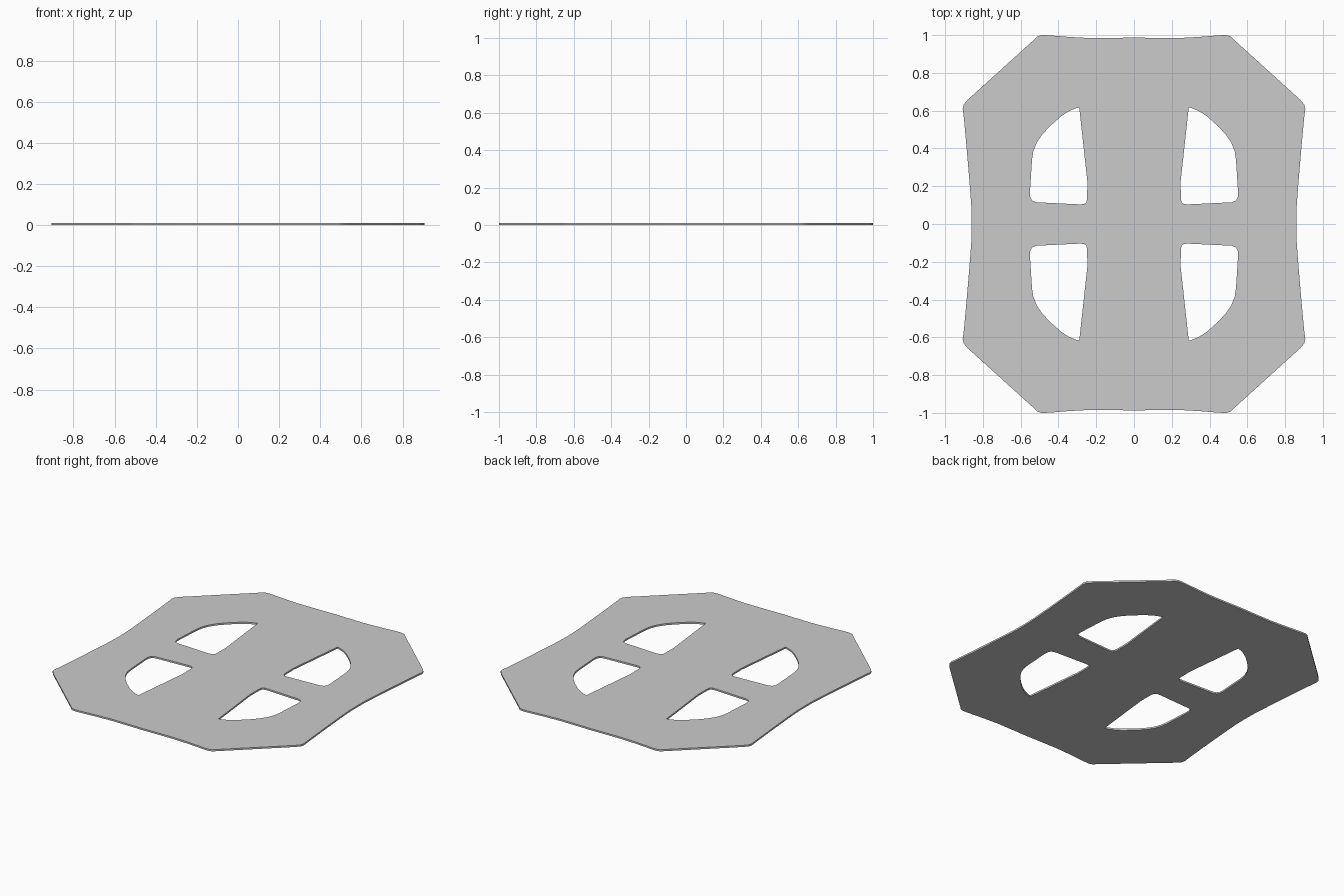
import bpy

if "Cube" in bpy.data.objects:
    bpy.data.objects.remove(bpy.data.objects["Cube"])

THICKNESS = 0.011

# Quarter of the outer rim, from the top middle round to the right middle
RIM = [(0, .987), (.12, .985), (.23, .984), (.34, .99), (.45, .999), (.49, 1.0), (.512, .993), (.53, .975),
       (.88, .658), (.902, .632), (.907, .61), (.902, .575), (.885, .39),
       (.869, .2), (.861, .09), (.859, 0)]

# One window: sharp tip, curved outer side, rounded lower corners
WINDOW = [(.29, .618), (.315, .61), (.345, .597), (.385, .571), (.44, .522),
          (.485, .475), (.515, .43), (.533, .385), (.54, .34), (.551, .165),
          (.549, .14), (.539, .124), (.518, .115), (.29, .104), (.265, .105),
          (.252, .115), (.248, .135), (.247, .225)]


def add_loop(curve, points):
    spline = curve.splines.new('POLY')
    spline.points.add(len(points) - 1)
    for p, (x, y) in zip(spline.points, points):
        p.co = (x, y, 0, 1)
    spline.use_cyclic_u = True


# Flat filled profile with thickness
curve = bpy.data.curves.new("plate", 'CURVE')
curve.dimensions = '2D'
curve.fill_mode = 'BOTH'
curve.extrude = THICKNESS / 2

# Rim mirrored into four quarters
half = RIM + [(x, -y) for x, y in RIM[-2::-1]]
add_loop(curve, half + [(-x, y) for x, y in half[-2:0:-1]])

# Four mirrored windows
for sx in (1, -1):
    for sy in (1, -1):
        add_loop(curve, [(sx * x, sy * y) for x, y in WINDOW])

plate = bpy.data.objects.new("plate", curve)
plate.location.z = THICKNESS / 2
bpy.context.collection.objects.link(plate)

# Turn into a mesh with welded edges, smooth round the rim
bpy.context.view_layer.objects.active = plate
plate.select_set(True)
bpy.ops.object.convert(target='MESH')
bpy.ops.object.mode_set(mode='EDIT')
bpy.ops.mesh.select_all(action='SELECT')
bpy.ops.mesh.remove_doubles(threshold=0.0005)
bpy.ops.mesh.normals_make_consistent(inside=False)
bpy.ops.object.mode_set(mode='OBJECT')
bpy.ops.object.shade_smooth_by_angle()
